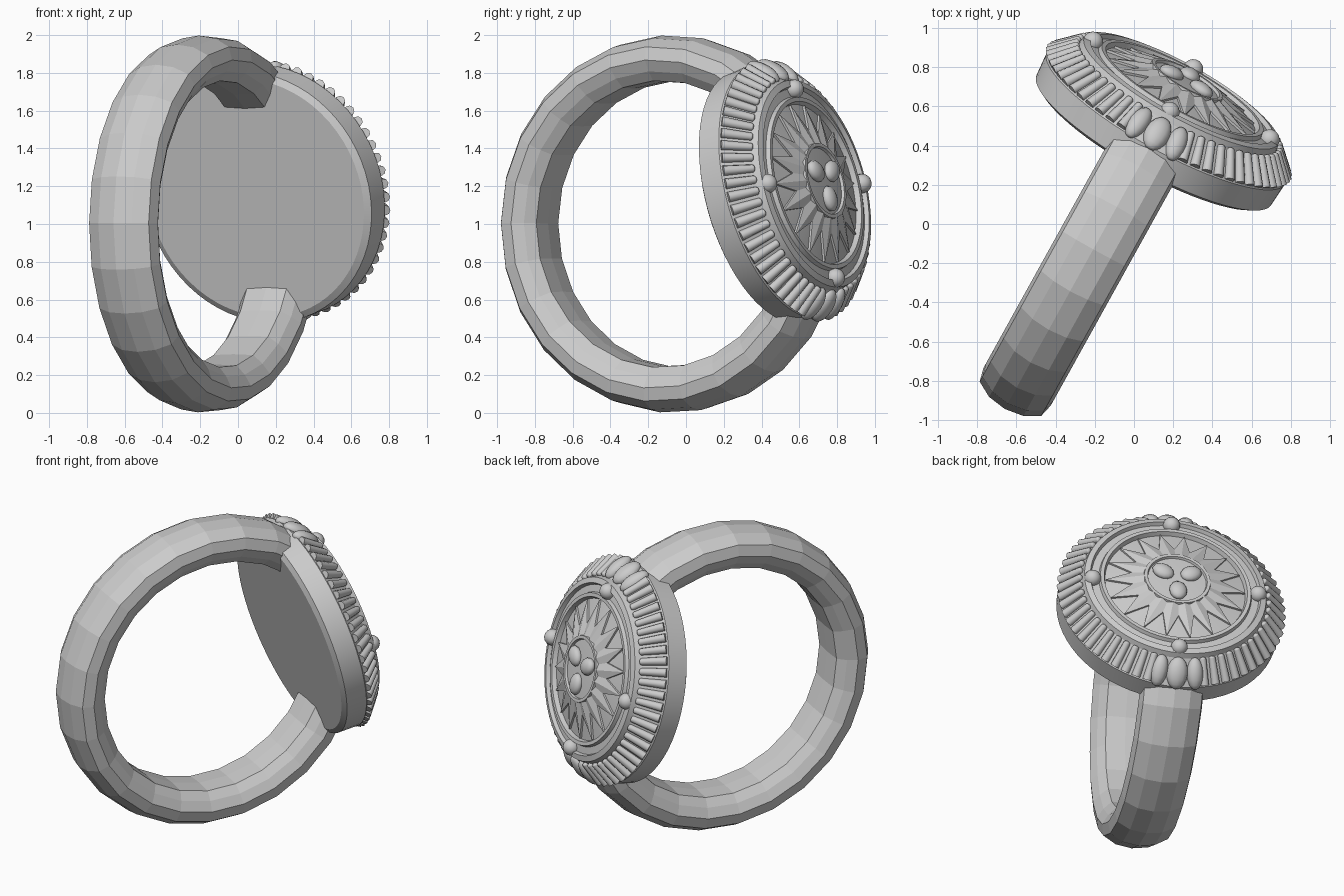
import bpy, bmesh
from math import sin, cos, pi, radians, atan2
from mathutils import Matrix, Vector

if "Cube" in bpy.data.objects:
    bpy.data.objects.remove(bpy.data.objects["Cube"])

# Ring frame: local Z points out through the medallion, local Y up its face
yaw, tilt = radians(29), radians(14)
d = Vector((sin(yaw), cos(yaw), 0))
n = d * cos(tilt) + Vector((0, 0, sin(tilt)))
u = -d * sin(tilt) + Vector((0, 0, cos(tilt)))
x = u.cross(n)
FRAME = Matrix.Translation((-0.175, -0.07, 1)) @ Matrix((x, u, n)).transposed().to_4x4()


def make(name, bm, smooth=None):
    bmesh.ops.recalc_face_normals(bm, faces=bm.faces)
    me = bpy.data.meshes.new(name)
    bm.to_mesh(me)
    bm.free()
    ob = bpy.data.objects.new(name, me)
    ob.matrix_world = FRAME
    bpy.context.collection.objects.link(ob)
    if smooth:
        bpy.ops.object.select_all(action='DESELECT')
        ob.select_set(True)
        bpy.context.view_layer.objects.active = ob
        bpy.ops.object.shade_smooth_by_angle(angle=radians(smooth))
    return ob


def spin_at(a):
    return Matrix.Rotation(a, 4, 'Z')


# Finger band: faceted section swept around local X, ends buried in the medallion
half = [(0, .755), (.12, .76), (.165, .81), (.197, .87), (.18, .94), (.10, .985), (0, 1.0)]
section = half + [(-w, r) for w, r in reversed(half[1:-1])]
bm = bmesh.new()
start, steps = radians(37), 20
rings = []
for i in range(steps + 1):
    a = start + (2 * pi - 2 * start) * i / steps
    rings.append([bm.verts.new((w, r * sin(a), r * cos(a))) for w, r in section])
for p, q in zip(rings, rings[1:]):
    for k in range(len(section)):
        j = (k + 1) % len(section)
        bm.faces.new((p[k], p[j], q[j], q[k]))
bm.faces.new(rings[0])
bm.faces.new(rings[-1])
make("finger_band", bm)

# Medallion body: lathed profile (radius, height)
profile = [(0, .57), (.65, .57), (.685, .59), (.695, .72), (.665, .755), (.575, .85),
           (.565, .885), (.53, .895), (.52, .872), (.475, .877), (.468, .9), (.445, .9),
           (.435, .872), (.21, .925), (.205, .955), (.185, .955), (.18, .94), (0, .952)]
bm = bmesh.new()
vs = [bm.verts.new((r, 0, h)) for r, h in profile]
es = [bm.edges.new(e) for e in zip(vs, vs[1:])]
bmesh.ops.spin(bm, geom=vs + es, cent=(0, 0, 0), axis=(0, 0, 1), angle=2 * pi, steps=64)
bmesh.ops.remove_doubles(bm, verts=bm.verts, dist=1e-4)
make("medallion_body", bm, 25)

# Sunburst: raised pointed rays with sharp side walls
bm = bmesh.new()
rays = 18


def ring_vert(r, h, a):
    return bm.verts.new((r * cos(a), r * sin(a), h))


outer, low, inner = [], [], []
for i in range(rays * 2):
    a = pi * i / rays
    r, h = (.432, .886) if i % 2 == 0 else (.28, .92)
    outer.append(ring_vert(r, h, a))
    low.append(ring_vert(r, h - .04, a))
    inner.append(ring_vert(.195, .957 if i % 2 == 0 else .943, a))
for i in range(rays * 2):
    j = (i + 1) % (rays * 2)
    bm.faces.new((outer[i], outer[j], low[j], low[i]))
    bm.faces.new((inner[i], inner[j], outer[j], outer[i]))
make("sunburst", bm)

# Radial flutes on the sloping border, leaving room for the shoulder leaves
slope = atan2(.13, -.12)          # direction from rim inward, in (radius, height)
along = Matrix.Rotation(pi / 2 - slope, 4, 'Y')
bm = bmesh.new()
count = 60
for i in range(count):
    a = 2 * pi * (i + .5) / count
    if abs(cos(a)) < sin(radians(14)):
        continue
    m = spin_at(a) @ Matrix.Translation((.638, 0, .79)) @ along
    bmesh.ops.create_cone(bm, cap_ends=True, segments=8, radius1=.028, radius2=.022,
                          depth=.16, matrix=m)
    m = m @ Matrix.Translation((0, 0, .08)) @ Matrix.Diagonal((1, 1, .6, 1))
    bmesh.ops.create_uvsphere(bm, u_segments=8, v_segments=6, radius=.022, matrix=m)
make("border_flutes", bm, 50)

# Three leaf lobes above each shoulder of the band
bm = bmesh.new()
for side in (pi / 2, -pi / 2):
    for off, wide in ((0, .066), (radians(10), .052), (radians(-10), .052)):
        m = (spin_at(side + off) @ Matrix.Translation((.64, 0, .785)) @ along
             @ Matrix.Diagonal((.045, wide, .1, 1)))
        bmesh.ops.create_uvsphere(bm, u_segments=12, v_segments=8, radius=1, matrix=m)
make("shoulder_leaves", bm, 40)

# Four round studs on the groove
bm = bmesh.new()
for i in range(4):
    m = spin_at(i * pi / 2) @ Matrix.Translation((.515, 0, .885))
    bmesh.ops.create_uvsphere(bm, u_segments=16, v_segments=10, radius=.052, matrix=m)
make("studs", bm, 60)

# Three oval seeds in the centre
bm = bmesh.new()
for i in range(3):
    m = (spin_at(-pi / 2 + i * 2 * pi / 3) @ Matrix.Translation((.1, 0, .955))
         @ Matrix.Diagonal((.07, .055, .035, 1)))
    bmesh.ops.create_uvsphere(bm, u_segments=14, v_segments=8, radius=1, matrix=m)
make("centre_seeds", bm, 60)
